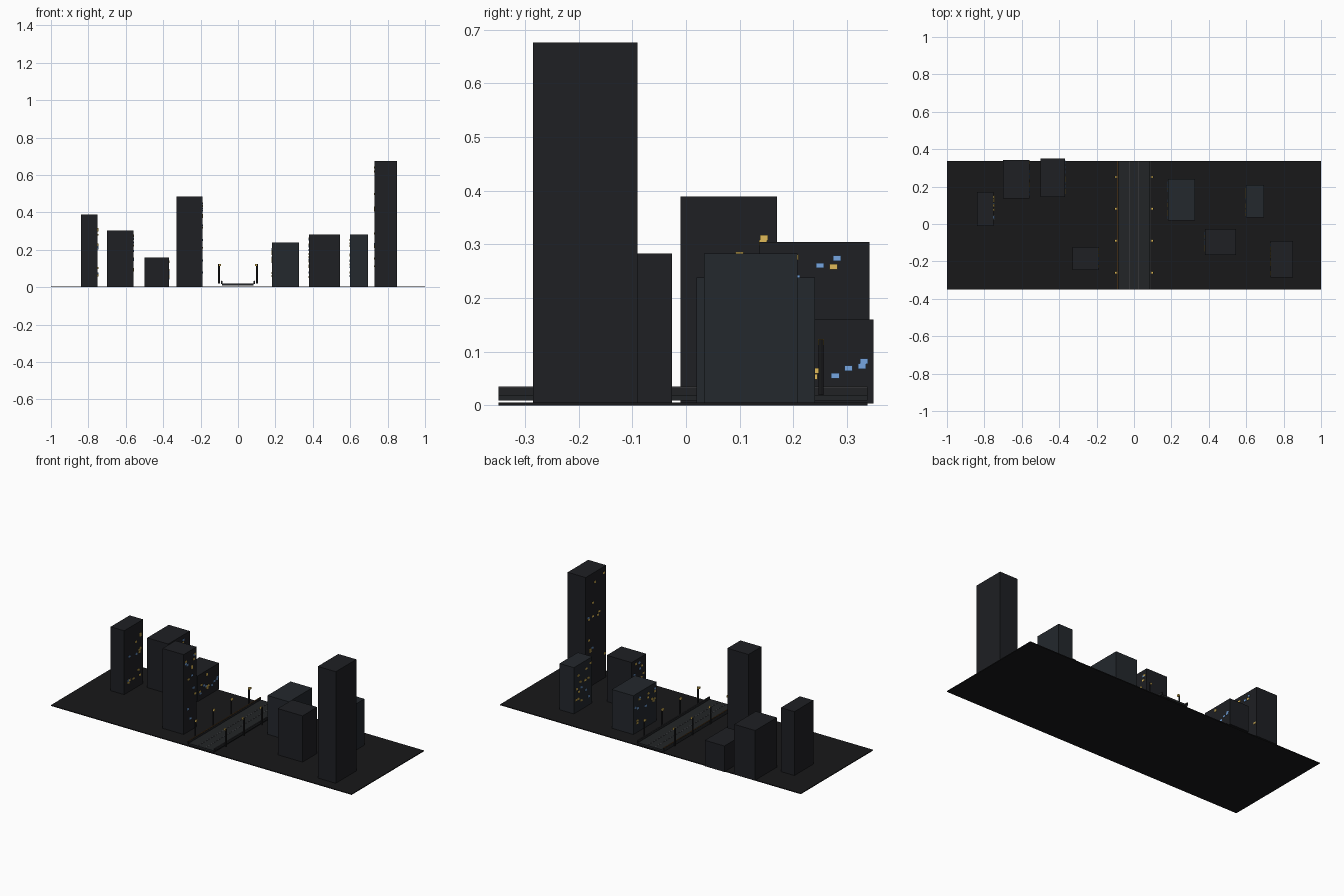
import bpy, random

if "Cube" in bpy.data.objects:
    bpy.data.objects.remove(bpy.data.objects["Cube"])

random.seed(4)


def mat(name, r, g, b):
    m = bpy.data.materials.new(name)
    m.diffuse_color = (r, g, b, 1)
    m.use_nodes = True
    m.node_tree.nodes["Principled BSDF"].inputs["Base Color"].default_value = m.diffuse_color
    return m


GROUND = mat("ground_dark", 0.009, 0.009, 0.010)
ROAD = mat("asphalt", 0.016, 0.018, 0.020)
TOWER_A = mat("tower_dark", 0.013, 0.014, 0.017)
TOWER_B = mat("tower_blue", 0.017, 0.021, 0.026)
METAL = mat("metal", 0.015, 0.016, 0.018)
LINE = mat("lane_paint", 0.06, 0.06, 0.065)
AMBER = mat("amber", 0.20, 0.09, 0.02)
WARM = mat("warm_light", 0.75, 0.50, 0.10)
COOL = mat("cool_light", 0.18, 0.38, 0.75)

FACES = [(0, 3, 2, 1), (4, 5, 6, 7), (0, 1, 5, 4),
         (1, 2, 6, 5), (2, 3, 7, 6), (3, 0, 4, 7)]


def boxes(name, ranges, *mats, pick=None):
    """One object made of boxes, each (x0, x1, y0, y1, z0, z1)."""
    verts, faces = [], []
    for x0, x1, y0, y1, z0, z1 in ranges:
        n = len(verts)
        verts += [(x, y, z) for z in (z0, z1)
                  for x, y in ((x0, y0), (x1, y0), (x1, y1), (x0, y1))]
        faces += [tuple(n + i for i in f) for f in FACES]
    me = bpy.data.meshes.new(name)
    me.from_pydata(verts, [], faces)
    ob = bpy.data.objects.new(name, me)
    bpy.context.collection.objects.link(ob)
    for m in mats:
        me.materials.append(m)
    return ob


Y0, Y1 = -0.349, 0.338

# Ground and the raised road deck
boxes("ground", [(-1, 1, Y0, Y1, 0, 0.005)], GROUND)
boxes("road", [(-0.086, 0.083, Y0, Y1, 0.009, 0.020)], ROAD)
boxes("lane_lines", [(x - 0.0015, x + 0.0015, Y0, Y1, 0.020, 0.021)
                     for x in (-0.025, 0.022)], LINE)

# Barriers with a coloured strip along the top
for side, s, m in (("left", -1, AMBER), ("right", 1, LINE)):
    x = s * 0.087
    boxes(side + "_barrier", [(x - 0.003, x + 0.003, Y0, Y1, 0.018, 0.033)], METAL)
    boxes(side + "_barrier_strip", [(x - 0.002, x + 0.002, Y0, Y1, 0.033, 0.035)], m)

# Street lamps: pole, short arm and glowing head
for side, s in (("left", -1), ("right", 1)):
    for i in range(4):
        y = -0.260 + i * 0.1705
        bpy.ops.mesh.primitive_cylinder_add(vertices=8, radius=0.005, depth=0.104,
                                            location=(s * 0.102, y, 0.071))
        pole = bpy.context.object
        pole.name = f"{side}_lamp_pole_{i}"
        pole.data.materials.append(METAL)
        xa, xb = sorted((s * 0.104, s * 0.092))
        boxes(f"{side}_lamp_arm_{i}",
              [(xa, xb, y - 0.003, y + 0.003, 0.119, 0.123)], METAL)
        xc = s * 0.096
        boxes(f"{side}_lamp_head_{i}",
              [(xc - 0.005, xc + 0.005, y - 0.006, y + 0.006, 0.113, 0.1235)], WARM)

# Towers: x0, x1, y0, y1, height, material
TOWERS = [
    (-0.84, -0.75, -0.010, 0.170, 0.389, TOWER_A),
    (-0.70, -0.56, 0.137, 0.342, 0.304, TOWER_A),
    (-0.50, -0.37, 0.145, 0.349, 0.160, TOWER_A),
    (-0.33, -0.19, -0.245, -0.122, 0.485, TOWER_A),
    (0.182, 0.325, 0.020, 0.240, 0.238, TOWER_B),
    (0.380, 0.545, -0.165, -0.026, 0.283, TOWER_A),
    (0.600, 0.695, 0.034, 0.208, 0.283, TOWER_B),
    (0.730, 0.850, -0.285, -0.090, 0.676, TOWER_A),
]
for i, (x0, x1, y0, y1, h, m) in enumerate(TOWERS):
    boxes(f"tower_{i}", [(x0, x1, y0, y1, 0.004, h)], m)
    # Lit windows on the side facing the road
    xf = x1 if x0 < 0 else x0
    lit = {"warm": [], "cool": []}
    for k in range(14):
        y = random.uniform(y0 + 0.014, y1 - 0.014)
        z = random.uniform(0.04, h - 0.02)
        lit["cool" if random.random() < 0.3 else "warm"].append(
            (xf - 0.003, xf + 0.003, y - 0.0075, y + 0.0075, z - 0.005, z + 0.005))
    for tone, wm in (("warm", WARM), ("cool", COOL)):
        if lit[tone]:
            boxes(f"tower_{i}_{tone}_windows", lit[tone], wm)
